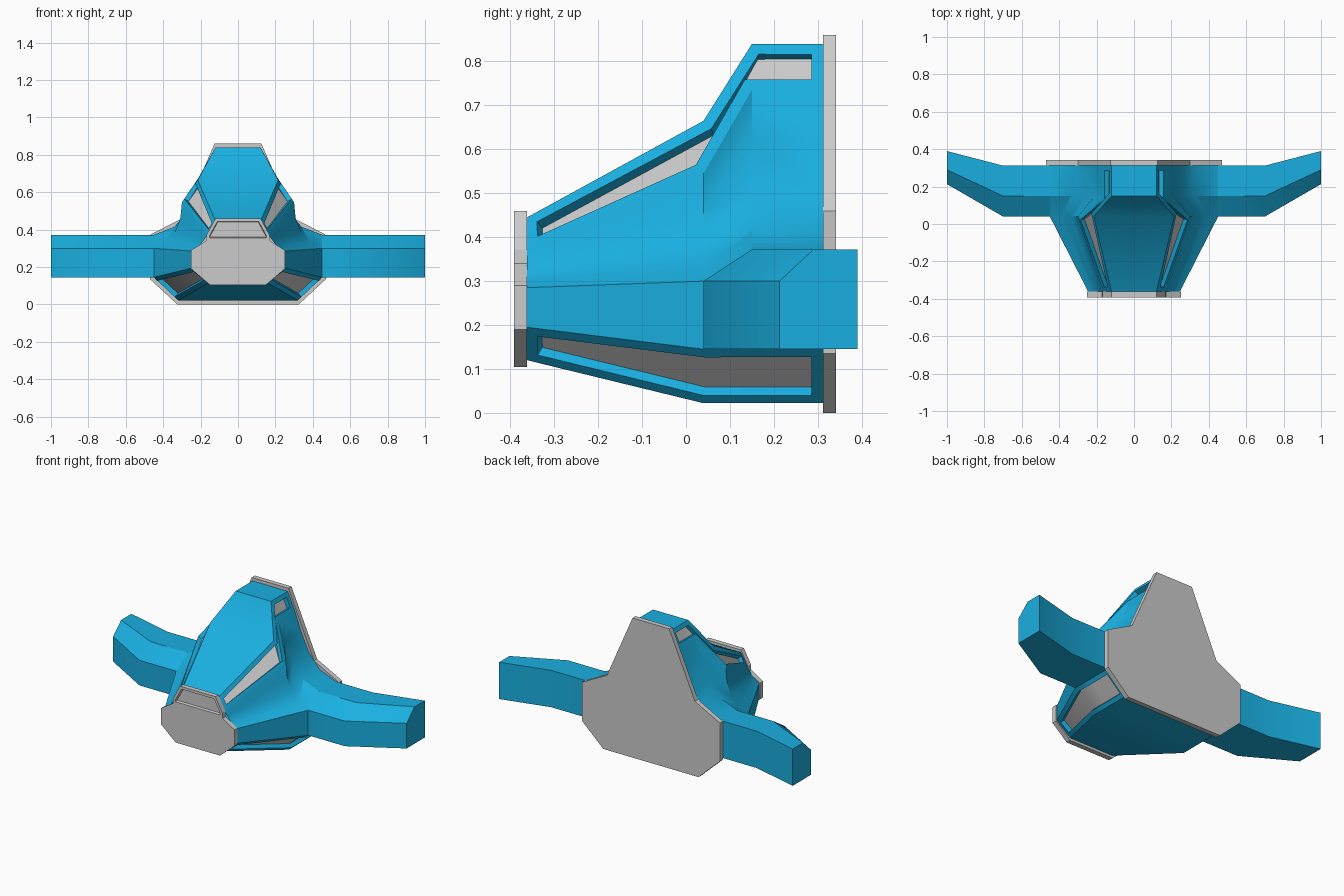
import bpy, bmesh
from math import radians

if "Cube" in bpy.data.objects:
    bpy.data.objects.remove(bpy.data.objects["Cube"])

blue = bpy.data.materials.new("blue")
blue.diffuse_color = (0.01, 0.43, 0.75, 1)
blue.use_nodes = True
blue.node_tree.nodes["Principled BSDF"].inputs["Base Color"].default_value = blue.diffuse_color


def finish(name, bm, mat=None, mirror=True, angle=30):
    me = bpy.data.meshes.new(name)
    bm.to_mesh(me)
    bm.free()
    me.shade_smooth()
    me.set_sharp_from_angle(angle=radians(angle))
    ob = bpy.data.objects.new(name, me)
    bpy.context.collection.objects.link(ob)
    if mat:
        me.materials.append(mat)
    if mirror:
        m = ob.modifiers.new("Mirror", 'MIRROR')
        m.use_clip = True
    return ob


def loft(bm, sections, closed=False):
    """Skin a list of sections; returns rows of faces."""
    rings = [[bm.verts.new(p) for p in s] for s in sections]
    rows = []
    for a, b in zip(rings, rings[1:]):
        n = len(a)
        rows.append([bm.faces.new((a[i], a[(i + 1) % n], b[(i + 1) % n], b[i]))
                     for i in range(n if closed else n - 1)])
    return rings, rows


# Hull: half cross-sections from top centre round to bottom centre
hull_front = [(0, .445), (.12, .445), (.165, .37), (.178, .35), (.197, .325), (.22, .305),
              (.245, .285), (.245, .195), (.15, .12), (0, .12)]
hull_mid = [(0, .665), (.215, .665), (.3, .545), (.308, .46), (.338, .385), (.385, .33),
            (.45, .30), (.45, .145), (.32, .022), (0, .022)]
hull_rear = [(0, .84), (.12, .84), (.168, .735), (.21, .62), (.265, .5), (.34, .415),
             (.45, .372), (.45, .145), (.32, .022), (0, .022)]
bm = bmesh.new()
rings, rows = loft(bm, [[(x, y, z) for x, z in s] for y, s in
                        ((-.362, hull_front), (.04, hull_mid), (.15, hull_rear), (.312, hull_rear))])
bmesh.ops.delete(bm, geom=[rows[1][6], rows[2][6]], context='FACES_ONLY')

# Recessed grooves along the upper and lower chamfers, with grey floors
floors = []
for name, col in (("upper_groove_panel", 1), ("lower_groove_panel", 7)):
    strip = [r[col] for r in rows]
    for thick, depth in ((.026, 0), (.0005, -.025)):
        bmesh.ops.inset_region(bm, faces=strip, thickness=thick, depth=depth,
                               use_boundary=True, use_even_offset=True)
    panel = bmesh.new()
    lookup = {}
    for f in strip:
        for v in f.verts:
            if v not in lookup:
                lookup[v] = panel.verts.new(v.co)
        panel.faces.new([lookup[v] for v in f.verts])
    finish(name, panel)
    floors += strip
bmesh.ops.delete(bm, geom=floors, context='FACES')
finish("hull", bm, blue)

# Side arms, swept back at the tips
root = [(.312, .372), (.15, .372), (.04, .30), (.04, .145), (.312, .145)]
tip = [(.39, .372), (.29, .372), (.213, .30), (.213, .145), (.39, .145)]
bm = bmesh.new()
rings, _ = loft(bm, [[(x, y, z) for y, z in s] for x, s in ((.45, root), (.7, root), (1, tip))], True)
bm.faces.new(rings[-1])
finish("side_arm", bm, blue)


def plate(name, half_outline, y0, y1, split=None):
    """Symmetric flat plate; split = index where the front face is divided."""
    pts = half_outline + [(-x, z) for x, z in reversed(half_outline)]
    bm = bmesh.new()
    front = [bm.verts.new((x, y0, z)) for x, z in pts]
    back = [bm.verts.new((x, y1, z)) for x, z in pts]
    n = len(pts)
    for i in range(n):
        j = (i + 1) % n
        bm.faces.new((front[i], front[j], back[j], back[i]))
    bm.faces.new(back)
    if split is None:
        bm.faces.new(front)
        bmesh.ops.recalc_face_normals(bm, faces=bm.faces)
    else:
        bm.faces.new(front[split:n - split])
        top = bm.faces.new(front[:split + 1] + front[n - split - 1:])
        bmesh.ops.recalc_face_normals(bm, faces=bm.faces)
        for thick, depth in ((.016, 0), (.004, -.015)):
            bmesh.ops.inset_region(bm, faces=[top], thickness=thick, depth=depth,
                                   use_even_offset=True)
    return finish(name, bm, None, False, 20)


# Nose plate with recessed slot, and large back plate
plate("nose_plate", [(.12, .46), (.168, .372), (.17, .34), (.25, .29), (.25, .19), (.15, .105)],
      -.392, -.362, 2)
plate("back_plate", [(.125, .86), (.3, .46), (.47, .372), (.47, .135), (.325, 0)], .312, .342)
